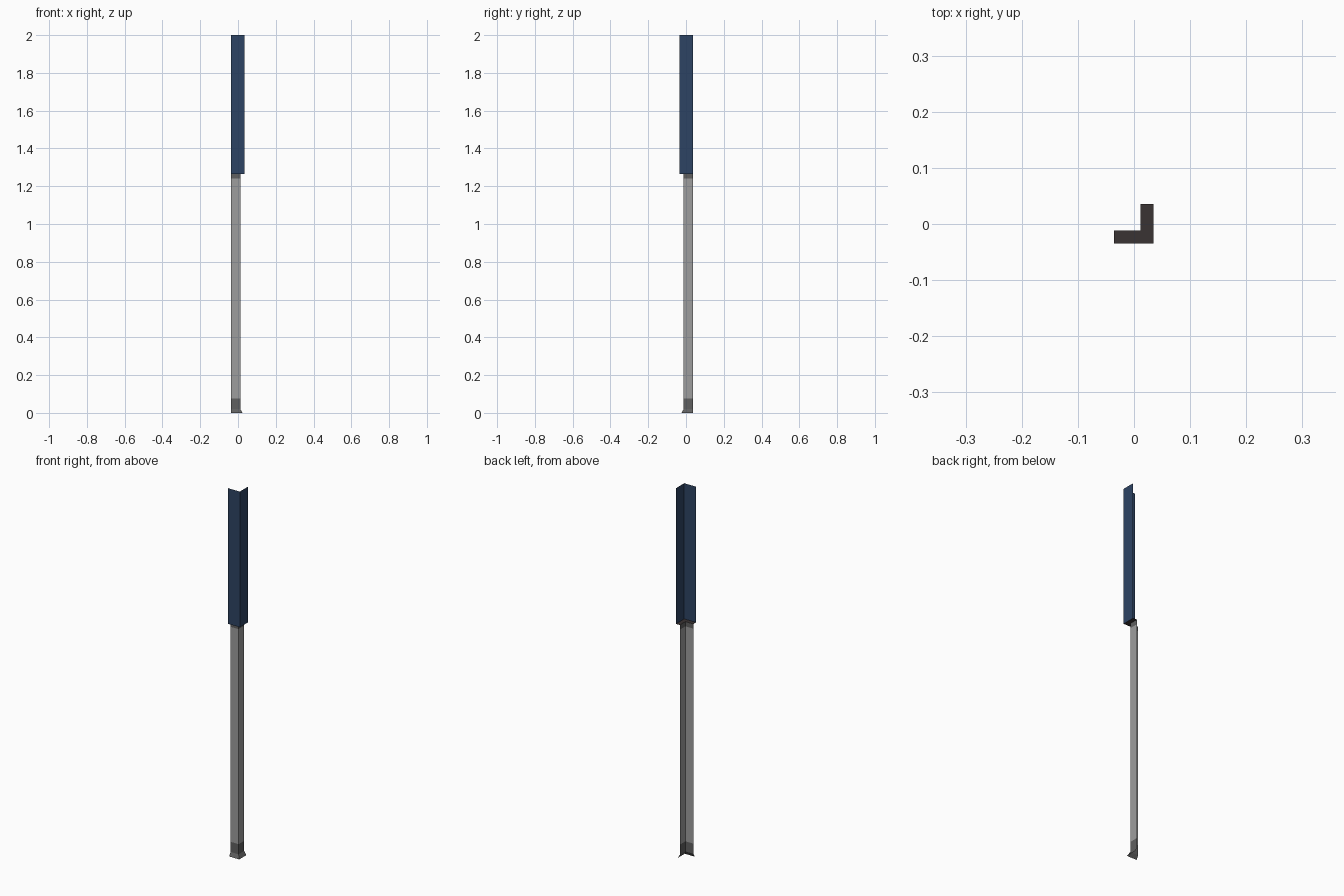
import bpy

if "Cube" in bpy.data.objects:
    bpy.data.objects.remove(bpy.data.objects["Cube"])

END = 0.036     # free ends of both wings
OUT = 0.035     # outer corner of the upper panel
STEP = 0.023    # setback of the lower post


def material(name, rgb):
    m = bpy.data.materials.new(name)
    m.diffuse_color = (*rgb, 1)
    m.use_nodes = True
    m.node_tree.nodes["Principled BSDF"].inputs["Base Color"].default_value = m.diffuse_color
    return m


blue = material("navy blue", (0.026, 0.056, 0.125))
grey = material("mid grey", (0.34, 0.34, 0.34))
dark = material("dark grey", (0.115, 0.115, 0.115))
brown = material("dark brown", (0.042, 0.033, 0.033))


def corner_strip(name, profile, mat):
    """Open L-shaped sheet; profile is (setback, height) from bottom to top."""
    verts, faces = [], []
    for d, z in profile:
        c = OUT - d
        verts += [(-END, -c, z), (c, -c, z), (c, END, z)]
    for i in range(len(profile) - 1):
        for j in range(2):
            a = i * 3 + j
            faces.append((a, a + 1, a + 4, a + 3))
    mesh = bpy.data.meshes.new(name)
    mesh.from_pydata(verts, [], faces)
    mesh.materials.append(mat)
    ob = bpy.data.objects.new(name, mesh)
    bpy.context.collection.objects.link(ob)
    return ob


# flared foot, post, collar, overhang ledge and upper panel
corner_strip("flared_foot", [(0.011, 0), (STEP, 0.02), (STEP, 0.075)], dark)
corner_strip("lower_post", [(STEP, 0.075), (STEP, 1.24)], grey)
corner_strip("collar", [(STEP, 1.24), (STEP, 1.265)], dark)
corner_strip("overhang_ledge", [(STEP, 1.265), (0, 1.265)], brown)
corner_strip("upper_panel", [(0, 1.265), (0, 2.0)], blue)
